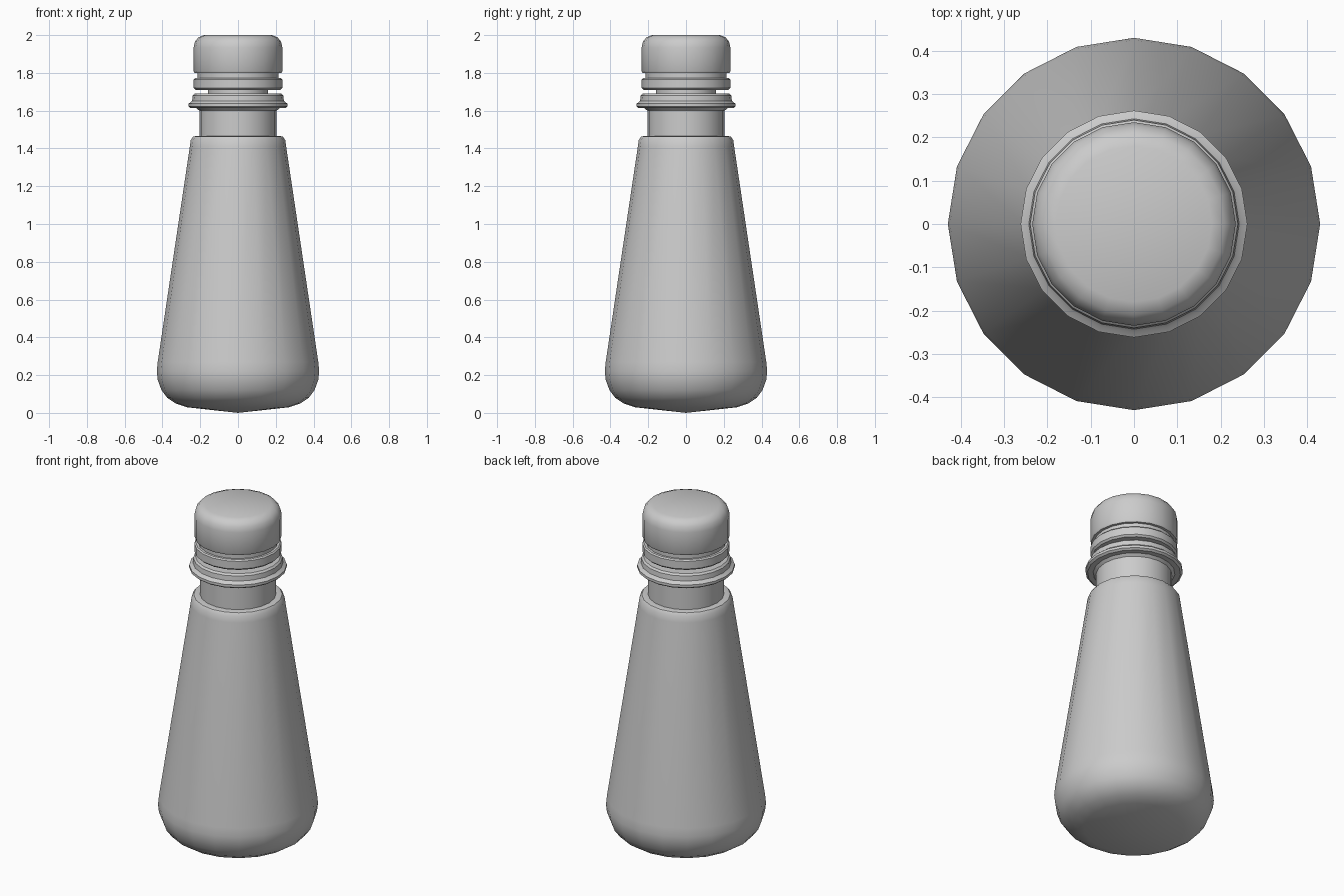
import bpy, bmesh, math

if "Cube" in bpy.data.objects:
    bpy.data.objects.remove(bpy.data.objects["Cube"])

SIDES = 20

def lathe(name, profile, angle=35):
    """Spin an (r, z) profile around z; points with r = 0 become poles."""
    bm = bmesh.new()
    rings = []
    for r, z in profile:
        if r == 0:
            rings.append([bm.verts.new((0, 0, z))] * SIDES)
        else:
            rings.append([bm.verts.new((r * math.cos(2 * math.pi * i / SIDES),
                                        r * math.sin(2 * math.pi * i / SIDES), z))
                          for i in range(SIDES)])
    for a, b in zip(rings, rings[1:]):
        for i in range(SIDES):
            j = (i + 1) % SIDES
            loop = list(dict.fromkeys((a[i], a[j], b[j], b[i])))
            bm.faces.new(loop)
    bmesh.ops.recalc_face_normals(bm, faces=bm.faces)
    mesh = bpy.data.meshes.new(name)
    bm.to_mesh(mesh)
    bm.free()
    obj = bpy.data.objects.new(name, mesh)
    bpy.context.collection.objects.link(obj)
    bpy.ops.object.select_all(action='DESELECT')
    obj.select_set(True)
    bpy.context.view_layer.objects.active = obj
    bpy.ops.object.shade_smooth_by_angle(angle=math.radians(angle))
    return obj

# tapered bottle with rounded foot, shoulder, neck and collar
lathe("bottle", [
    (0, 0), (0.27, 0.03), (0.33, 0.05), (0.375, 0.08), (0.405, 0.12),
    (0.425, 0.175), (0.43, 0.22), (0.425, 0.27),
    (0.255, 1.41), (0.25, 1.445), (0.238, 1.462), (0.225, 1.465), (0.205, 1.465),
    (0.205, 1.60), (0.22, 1.613), (0.25, 1.613), (0.262, 1.622),
    (0.262, 1.637), (0.25, 1.645), (0.243, 1.652), (0.24, 1.68), (0.23, 1.69),
    (0.16, 1.69), (0.16, 1.73)])

# tamper ring below the cap
lathe("tamper_ring", [
    (0.15, 1.71), (0.225, 1.71), (0.235, 1.72), (0.235, 1.765),
    (0.228, 1.772), (0.215, 1.772), (0.215, 1.81)])

# screw cap with rounded top
lathe("cap", [
    (0.15, 1.80), (0.23, 1.80), (0.235, 1.81), (0.235, 1.935),
    (0.228, 1.965), (0.21, 1.988), (0.18, 2.0), (0, 2.0)])
